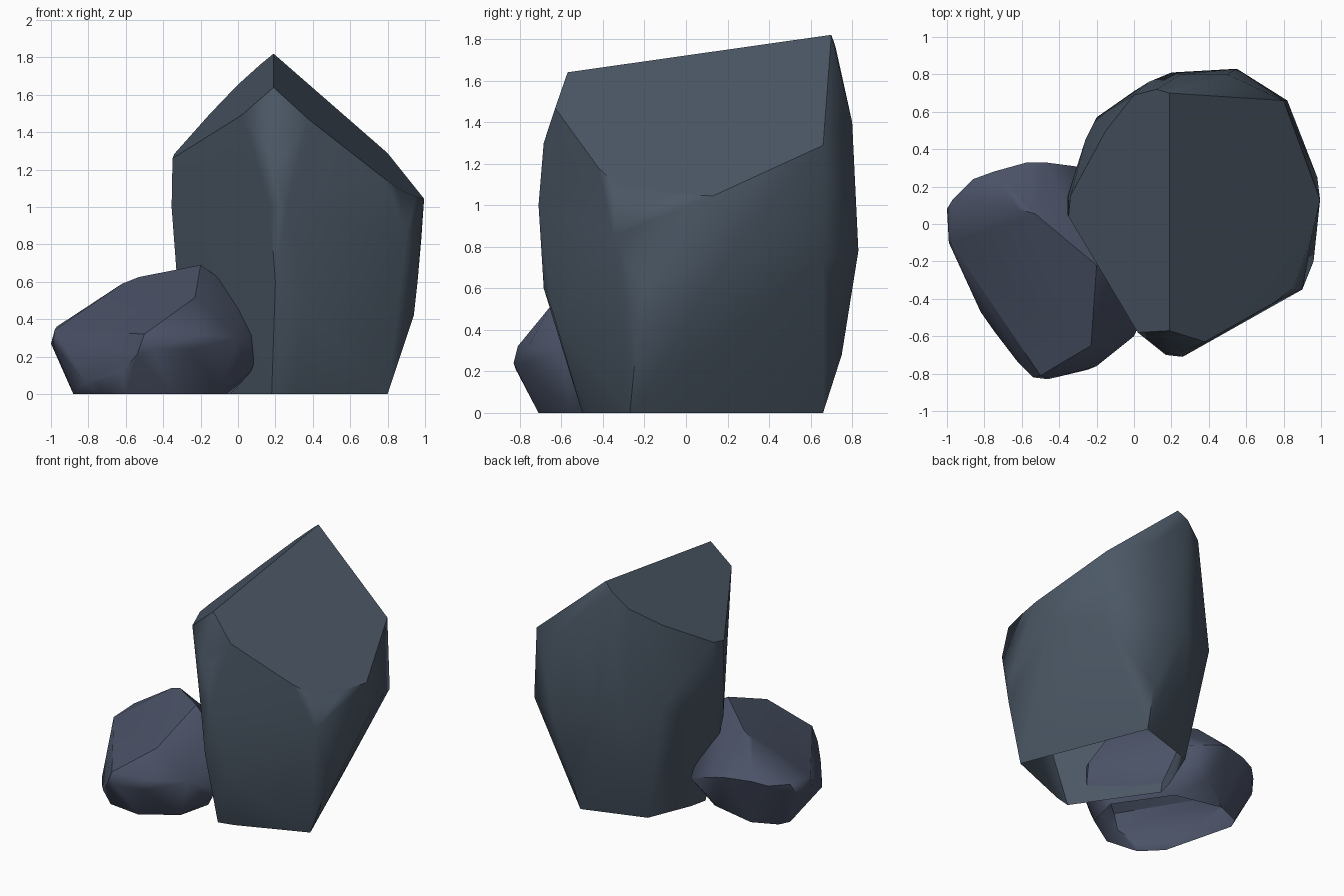
import bpy, bmesh, math

if "Cube" in bpy.data.objects:
    bpy.data.objects.remove(bpy.data.objects["Cube"])


def rock(name, points, color):
    """Faceted boulder: convex hull of its corner points, open underneath."""
    bm = bmesh.new()
    for p in points:
        bm.verts.new(p)
    bmesh.ops.convex_hull(bm, input=bm.verts)
    loose = [v for v in bm.verts if not v.link_faces]
    bmesh.ops.delete(bm, geom=loose, context='VERTS')
    bmesh.ops.dissolve_limit(bm, angle_limit=math.radians(5),
                             verts=bm.verts, edges=bm.edges)
    bmesh.ops.recalc_face_normals(bm, faces=bm.faces)
    # The underside is an open hole
    base = [f for f in bm.faces if all(v.co.z < 1e-4 for v in f.verts)]
    bmesh.ops.delete(bm, geom=base, context='FACES')
    mesh = bpy.data.meshes.new(name)
    bm.to_mesh(mesh)
    bm.free()
    obj = bpy.data.objects.new(name, mesh)
    bpy.context.collection.objects.link(obj)
    mat = bpy.data.materials.new(name + "_stone")
    mat.diffuse_color = color
    mat.use_nodes = True
    mat.node_tree.nodes["Principled BSDF"].inputs["Base Color"].default_value = mat.diffuse_color
    mesh.materials.append(mat)
    bpy.ops.object.select_all(action='DESELECT')
    obj.select_set(True)
    bpy.context.view_layer.objects.active = obj
    bpy.ops.object.shade_smooth_by_angle(angle=math.radians(40))
    # Large facets keep their flat look, creases stay soft
    weighted = obj.modifiers.new("weighted_normals", 'WEIGHTED_NORMAL')
    weighted.keep_sharp = True
    return obj


def roof(x, y):
    """Height of the tall rock's sloped, two-sided top."""
    return 1.64 + 0.142 * (y + 0.57) - 0.863 * abs(x - 0.19)


def slab(x, y):
    """Height of the small rock's tilted top."""
    return 0.59 + 0.503 * (x + 0.62) + 0.37 * (y - 0.08)


# Tall rock: rim of the sloped top, belly, then base
tall_rim = [(.19, -.57), (.19, .70), (.38, -.63), (.75, -.42), (.85, -.34),
            (.95, -.07), (.995, .13), (.97, .20), (.80, .66), (.02, -.58),
            (-.35, .04), (-.34, .15), (-.15, .50), (0, .69), (.12, .72)]
tall_body = [
    (.17, -.685, 1.3), (.25, -.685, 1.3), (.17, -.70, 1.0), (.26, -.71, 1.0),
    (.20, -.685, .6), (.36, -.64, .48), (.90, -.35, .85), (.94, -.23, .42),
    (.96, -.20, .60), (.98, .25, .83), (.82, .66, .75), (.55, .83, .78),
    (.20, .81, .80), (.50, .80, 1.4), (.25, .80, 1.3), (.08, .76, 1.3),
    (.45, .75, .28), (0, .71, .75), (-.10, .645, 1.02), (-.20, .57, .9),
    (-.26, .45, 1.05), (-.26, .42, .8), (-.355, .15, 1.0), (-.355, .05, 1.0),
    (-.32, .12, .67), (-.33, .02, .67), (.68, -.42, .26)]
tall_base = [(.18, -.50), (.30, -.47), (.80, -.27), (.43, .66), (-.035, .51),
             (-.17, .18), (-.20, .05)]
rock("tall_rock",
     [(x, y, roof(x, y)) for x, y in tall_rim] + tall_body
     + [(x, y, 0) for x, y in tall_base],
     (.07, .096, .13, 1))

# Small rock: rim of the tilted top, belly, then base
small_rim = [(-.62, .08), (-.53, .055), (-.20, -.22), (-.20, -.32), (-.23, -.65),
             (-.50, -.81), (-.98, -.10)]
small_body = [
    (-1.0, .08, .27), (-.99, -.10, .27), (-.97, .13, .36), (-.86, .24, .36),
    (-.75, .28, .38), (-.57, .33, .38), (-.48, .33, .36), (-.25, .30, .28),
    (-.45, .26, .10), (-.10, -.25, .62), (0, -.30, .50), (.09, -.38, .32),
    (.09, -.40, .18), (.07, -.42, .12), (0, -.60, .30), (-.20, -.76, .32),
    (-.25, -.78, .24), (-.46, -.83, .24), (-.54, -.82, .21), (-.62, -.74, .12),
    (-.75, -.57, .06), (-.82, -.47, .07)]
small_base = [(-.88, 0), (-.84, .08), (-.66, .16), (-.30, .08), (-.04, -.30),
              (-.10, -.55), (-.35, -.71), (-.60, -.68), (-.74, -.54)]
rock("small_rock",
     [(x, y, slab(x, y)) for x, y in small_rim] + small_body
     + [(x, y, 0) for x, y in small_base],
     (.07, .085, .135, 1))
